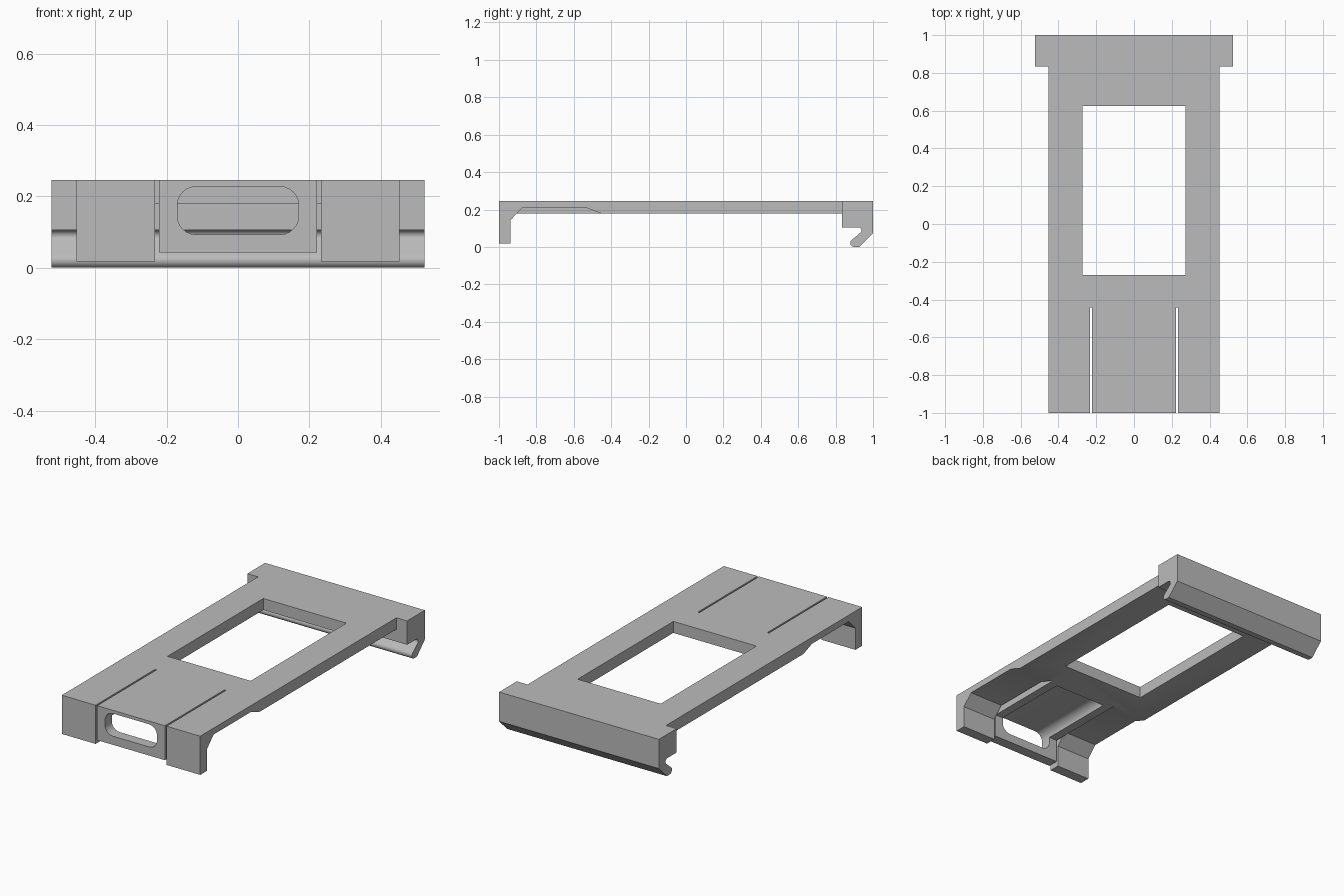
import bpy, bmesh, math

if "Cube" in bpy.data.objects:
    bpy.data.objects.remove(bpy.data.objects["Cube"])

grey = bpy.data.materials.new("light grey")
grey.diffuse_color = (0.5, 0.5, 0.5, 1)
grey.use_nodes = True
grey.node_tree.nodes["Principled BSDF"].inputs["Base Color"].default_value = grey.diffuse_color


def prism(name, pts, lo, hi, axis="x"):
    """Extrude a profile: (y, z) points along x, or (x, z) points along y."""
    bm = bmesh.new()
    vs = [bm.verts.new((lo, a, b) if axis == "x" else (a, lo, b)) for a, b in pts]
    face = bm.faces.new(vs)
    new = bmesh.ops.extrude_face_region(bm, geom=[face])["geom"]
    step = (hi - lo, 0, 0) if axis == "x" else (0, hi - lo, 0)
    bmesh.ops.translate(bm, vec=step, verts=[g for g in new if isinstance(g, bmesh.types.BMVert)])
    bmesh.ops.recalc_face_normals(bm, faces=bm.faces[:])
    me = bpy.data.meshes.new(name)
    bm.to_mesh(me)
    bm.free()
    me.materials.append(grey)
    ob = bpy.data.objects.new(name, me)
    bpy.context.collection.objects.link(ob)
    return ob


def box(name, x0, x1, y0, y1, z0, z1):
    return prism(name, [(y0, z0), (y1, z0), (y1, z1), (y0, z1)], x0, x1)


def combine(ob, other, operation):
    """Boolean the other shape into ob and discard it."""
    mod = ob.modifiers.new(operation, "BOOLEAN")
    mod.operation, mod.solver, mod.object = operation, "EXACT", other
    bpy.context.view_layer.objects.active = ob
    bpy.ops.object.modifier_apply(modifier=mod.name)
    bpy.data.objects.remove(other, do_unlink=True)


def arc(cx, cy, r, a0, a1, n=6):
    return [(cx + r * math.cos(math.radians(a0 + (a1 - a0) * i / n)),
             cy + r * math.sin(math.radians(a0 + (a1 - a0) * i / n))) for i in range(n + 1)]


TOP, UNDER = 0.246, 0.178

# Plate with the two folded front legs
body = prism("clip_frame", [(-1, TOP), (-1, 0.017), (-0.937, 0.017), (-0.937, 0.145),
                            (-0.875, 0.208), (-0.53, 0.208), (-0.45, UNDER),
                            (0.9, UNDER), (0.9, TOP)], -0.453, 0.453)
combine(body, box("window_cut", -0.272, 0.272, -0.27, 0.625, 0, 0.4), "DIFFERENCE")
combine(body, box("tongue_gap", -0.232, 0.232, -1.1, -0.443, -0.1, 0.4), "DIFFERENCE")

# Flexible tongue with the rounded slot running under it
tongue = prism("tongue", [(-1, TOP), (-1, 0.042), (-0.937, 0.042), (-0.937, UNDER),
                          (-0.40, UNDER), (-0.40, TOP)], -0.222, 0.222)
r, w, z0, z1 = 0.052, 0.17, 0.093, 0.227
slot = (arc(w - r, z1 - r, r, 0, 90) + arc(r - w, z1 - r, r, 90, 180)
        + arc(r - w, z0 + r, r, 180, 270) + arc(w - r, z0 + r, r, 270, 360))
combine(tongue, prism("slot_cut", slot, -1.1, -0.47, "y"), "DIFFERENCE")
combine(body, tongue, "UNION")

# Wide rear bar with the hooked lip
hook = ([(0.834, TOP), (0.834, 0.105)] + arc(0.921, 0.088, 0.017, 90, -45)
        + arc(0.899, 0.021, 0.021, 135, 270) + [(0.926, 0.0), (1, 0.073), (1, TOP)])
combine(body, prism("rear_hook", hook, -0.523, 0.523), "UNION")

# Smooth only the rounded surfaces
bpy.ops.object.select_all(action="DESELECT")
body.select_set(True)
bpy.context.view_layer.objects.active = body
bpy.ops.object.shade_smooth_by_angle(angle=math.radians(30))
